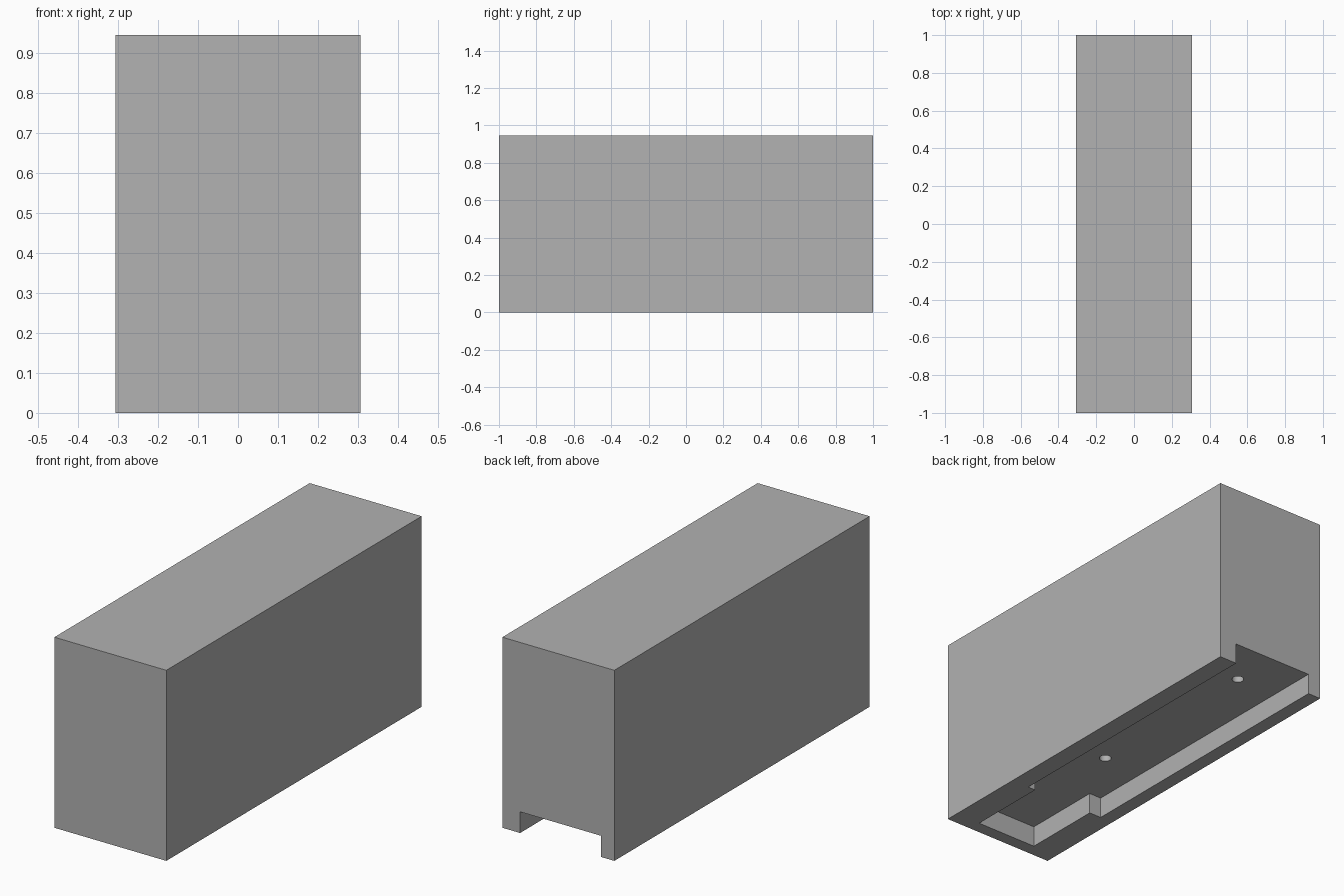
import bpy
import bmesh
from math import radians

default = bpy.data.objects.get("Cube")
if default:
    bpy.data.objects.remove(default, do_unlink=True)

# Single flat grey
grey = bpy.data.materials.new("plain_grey")
grey.use_nodes = True
color = (0.445, 0.445, 0.445, 1)
grey.diffuse_color = color
grey.node_tree.nodes["Principled BSDF"].inputs["Base Color"].default_value = color

HALF_W, HALF_L, HEIGHT = 0.307, 1.0, 0.945
RECESS = 0.105


def prism(name, outline, z0, z1):
    """Extrude a counter-clockwise outline from z0 up to z1."""
    bm = bmesh.new()
    base = bm.faces.new([bm.verts.new((x, y, z0)) for x, y in outline])
    top = bmesh.ops.extrude_face_region(bm, geom=[base])["geom"]
    verts = [v for v in top if isinstance(v, bmesh.types.BMVert)]
    bmesh.ops.translate(bm, verts=verts, vec=(0, 0, z1 - z0))
    bmesh.ops.recalc_face_normals(bm, faces=bm.faces)
    mesh = bpy.data.meshes.new(name)
    bm.to_mesh(mesh)
    bm.free()
    mesh.materials.append(grey)
    obj = bpy.data.objects.new(name, mesh)
    bpy.context.collection.objects.link(obj)
    return obj


def cut(target, cutter):
    """Subtract the cutter and hide it."""
    mod = target.modifiers.new(cutter.name, "BOOLEAN")
    mod.operation = "DIFFERENCE"
    mod.solver = "EXACT"
    mod.object = cutter
    cutter.hide_render = True
    cutter.hide_set(True)


# Solid block body
body = prism("block_body", [(-HALF_W, -HALF_L), (HALF_W, -HALF_L),
                            (HALF_W, HALF_L), (-HALF_W, HALF_L)], 0, HEIGHT)

# Stepped recess underneath, open at the back
recess = prism("recess_cutter", [(-0.168, -0.935), (0.168, -0.935),
                                 (0.168, -0.525), (0.21, -0.525),
                                 (0.21, 1.1), (-0.235, 1.1),
                                 (-0.235, -0.525), (-0.168, -0.525)], -0.1, RECESS)
cut(body, recess)

# Two round holes in the recess ceiling
for name, y in (("front_hole_cutter", -0.223), ("back_hole_cutter", 0.75)):
    bpy.ops.mesh.primitive_cylinder_add(vertices=32, radius=0.028, depth=0.2,
                                        location=(-0.01, y, RECESS))
    hole = bpy.context.object
    hole.name = name
    hole.data.materials.append(grey)
    bpy.ops.object.shade_smooth_by_angle(angle=radians(30))
    cut(body, hole)
